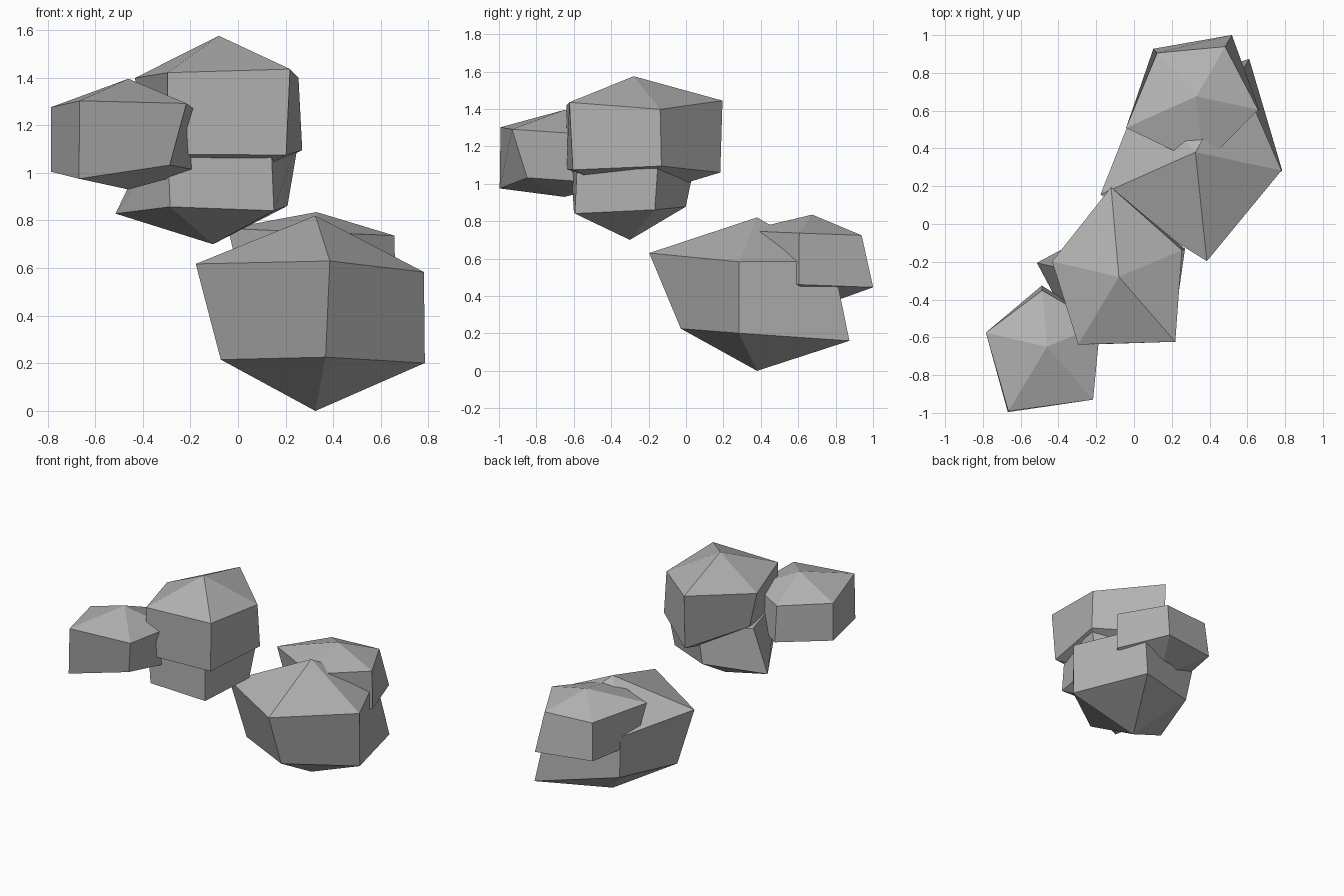
import bpy
import bmesh
from math import cos, sin, radians

cube = bpy.data.objects.get("Cube")
if cube:
    bpy.data.objects.remove(cube, do_unlink=True)

# Single stone colour
stone = bpy.data.materials.new("stone_grey")
grey = (0.45, 0.45, 0.45, 1.0)
stone.diffuse_color = grey
stone.use_nodes = True
stone.node_tree.nodes["Principled BSDF"].inputs["Base Color"].default_value = grey

SIDES = 5
SLOPE = 0.408  # ring height for each unit of ring radius


def make_rock(name, centre, turn, upper, lower, top, bottom):
    """Five-sided lump: two uneven rings closed by a top and a bottom point."""
    cx, cy, cz = centre
    bm = bmesh.new()

    def ring(radii, side):
        verts = []
        for i, r in enumerate(radii):
            a = radians(turn + i * 360 / SIDES)
            verts.append(bm.verts.new((cx + r * cos(a), cy + r * sin(a), cz + side * SLOPE * r)))
        return verts

    high, low = ring(upper, 1), ring(lower, -1)
    peak = bm.verts.new((cx, cy, top))
    base = bm.verts.new((cx, cy, bottom))
    for i in range(SIDES):
        j = (i + 1) % SIDES
        bm.faces.new((high[i], high[j], peak))
        bm.faces.new((low[i], low[j], high[j], high[i]))
        bm.faces.new((low[j], low[i], base))
    bmesh.ops.recalc_face_normals(bm, faces=bm.faces)

    mesh = bpy.data.meshes.new(name)
    bm.to_mesh(mesh)
    bm.free()
    mesh.materials.append(stone)
    rock = bpy.data.objects.new(name, mesh)
    bpy.context.collection.objects.link(rock)
    return rock


# Lower pair: large rock with a smaller one set into its back
make_rock("lower_large_rock", (0.325, 0.38, 0.393), -12,
          upper=(0.466, 0.47, 0.43, 0.55, 0.58),
          lower=(0.47, 0.57, 0.367, 0.435, 0.41),
          top=0.82, bottom=0)
make_rock("lower_back_rock", (0.33, 0.675, 0.6), -12,
          upper=(0.334, 0.305, 0.31, 0.407, 0.365),
          lower=(0.34, 0.376, 0.34, 0.33, 0.33),
          top=0.835, bottom=0.33)

# Upper group: main rock, the one beneath it and the one in front
make_rock("upper_main_rock", (-0.08, -0.28, 1.25), 23,
          upper=(0.363, 0.477, 0.363, 0.418, 0.455),
          lower=(0.38, 0.465, 0.29, 0.42, 0.43),
          top=1.575, bottom=0.92)
make_rock("upper_under_rock", (-0.105, -0.3, 1), 23,
          upper=(0.395, 0.356, 0.28, 0.37, 0.37),
          lower=(0.34, 0.3, 0.42, 0.35, 0.39),
          top=1.3, bottom=0.7)
make_rock("upper_front_rock", (-0.46, -0.65, 1.14), 23,
          upper=(0.306, 0.3, 0.333, 0.398, 0.371),
          lower=(0.318, 0.325, 0.333, 0.404, 0.264),
          top=1.395, bottom=0.93)
